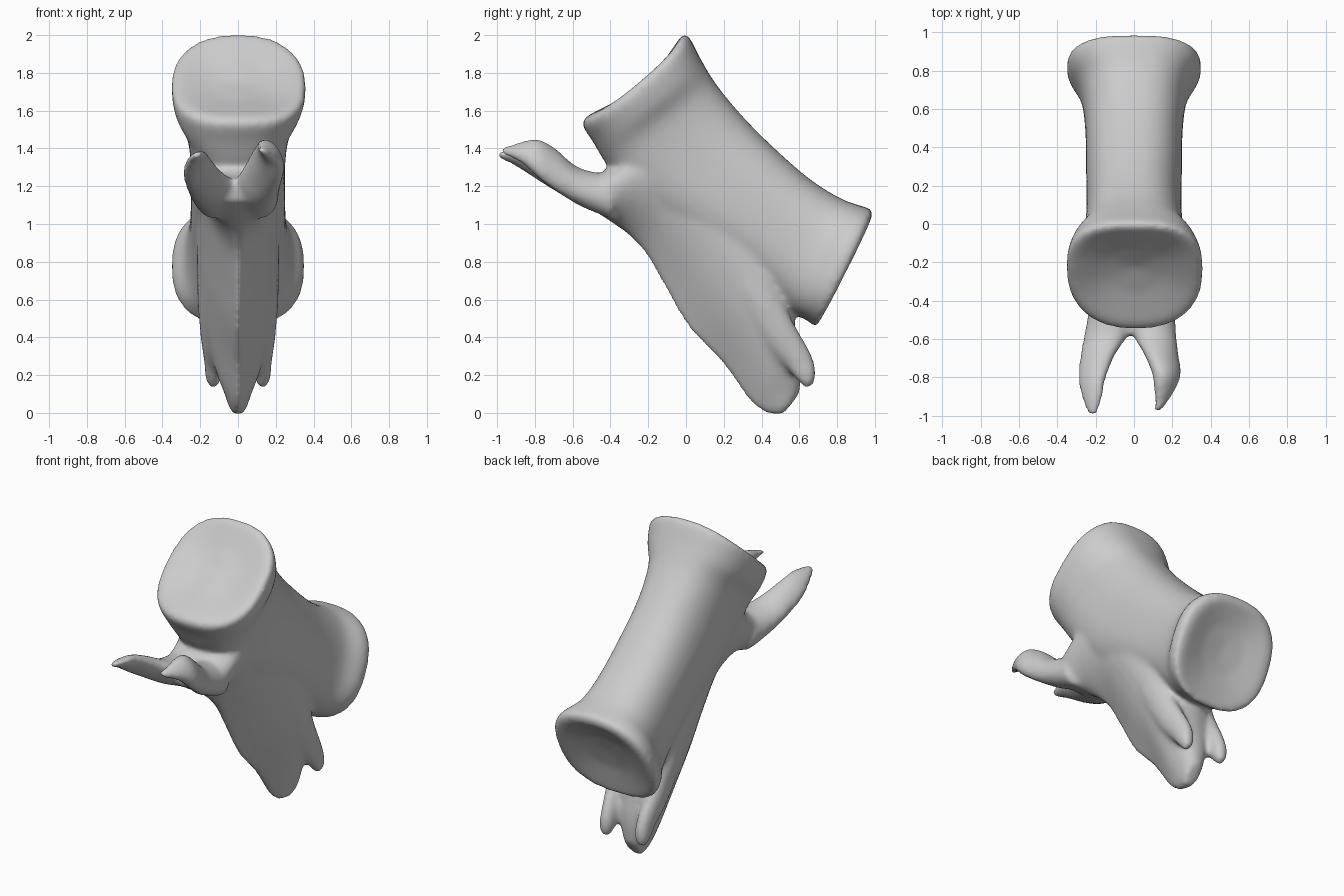
import bpy, bmesh, math
from mathutils import Vector

AXIS = Vector((0, 0.74, -0.67))   # long axis of the main body
SEG = 40


def spline(rows, steps=5):
    """Catmull-Rom interpolation of section rows."""
    out = []
    for i in range(len(rows) - 1):
        a, b, c, d = (rows[max(0, min(len(rows) - 1, k))] for k in range(i - 1, i + 3))
        for s in range(steps):
            t = s / steps
            out.append([0.5 * (2 * q + (r - p) * t + (2 * p - 5 * q + 4 * r - u) * t * t
                               + (3 * q - p - 3 * r + u) * t ** 3)
                        for p, q, r, u in zip(a, b, c, d)])
    return out + [list(rows[-1])]


def loft(bm, rows, power=2.0, dish=(0, 0)):
    """Rows: top x,y,z, bottom x,y,z, half width, keel pinch, lateral bow."""
    rings = []
    for tx, ty, tz, bx, by, bz, w, pinch, bow in spline(rows):
        top, bot = Vector((tx, ty, tz)), Vector((bx, by, bz))
        mid, up = (top + bot) / 2, (top - bot) / 2
        ring = []
        for k in range(SEG):
            a = math.tau * k / SEG
            c, s = math.cos(a), math.sin(a)
            u = math.copysign(abs(c) ** (2 / power), c)
            v = math.copysign(abs(s) ** (2 / power), s)
            x = u * w * (1 - pinch * max(0, (1 - v) / 2) ** 2)
            ring.append(bm.verts.new(mid + up * v + Vector((x, 0, 0)) + AXIS * bow * u * u))
        rings.append(ring)
    for r, q in zip(rings, rings[1:]):
        for k in range(SEG):
            n = (k + 1) % SEG
            bm.faces.new((r[k], r[n], q[n], q[k]))
    # dished end caps
    for ring, depth in ((rings[0], dish[0]), (rings[-1], dish[1])):
        mid = sum((v.co for v in ring), Vector()) / SEG
        inner = [bm.verts.new(mid + (v.co - mid) * 0.5 + AXIS * depth * 0.75) for v in ring]
        c = bm.verts.new(mid + AXIS * depth)
        for k in range(SEG):
            n = (k + 1) % SEG
            bm.faces.new((ring[k], ring[n], inner[n], inner[k]))
            bm.faces.new((inner[k], inner[n], c))


def row(ty, tz, by, bz, w, pinch=0, bow=0, tx=0, bx=0):
    return (tx, ty, tz, bx, by, bz, w, pinch, bow)


bm = bmesh.new()

# Spool-shaped main body with flared, dished ends
loft(bm, [
    row(-0.03, 1.99, -0.51, 1.58, 0.30, 0, 0.04, 0, 0.01),
    row(0.01, 2.00, -0.55, 1.53, 0.355, 0, 0.04, 0, 0.01),
    row(0.08, 1.87, -0.49, 1.43, 0.335, 0, 0.03),
    row(0.16, 1.74, -0.41, 1.30, 0.275),
    row(0.30, 1.57, -0.25, 1.10, 0.25),
    row(0.48, 1.39, 0.05, 0.90, 0.25),
    row(0.66, 1.235, 0.35, 0.70, 0.255),
    row(0.82, 1.135, 0.53, 0.55, 0.28),
    row(0.93, 1.095, 0.64, 0.49, 0.345),
    row(0.985, 1.075, 0.69, 0.455, 0.345, 0, 0.01),
    row(0.985, 1.03, 0.71, 0.50, 0.29, 0, 0.01)], 2.5, (0.04, -0.05))

# Arch: starts as the web between the prongs, narrows into the thin keel blade
loft(bm, [
    row(-0.58, 1.23, -0.57, 1.12, 0.16, 0.1, 0, -0.02, -0.02),
    row(-0.48, 1.255, -0.47, 1.06, 0.21, 0.2, 0, -0.01, -0.01),
    row(-0.38, 1.32, -0.38, 1.00, 0.235, 0.45),
    row(-0.20, 1.45, -0.29, 0.93, 0.25, 0.65),
    row(0.02, 1.45, -0.20, 0.82, 0.25, 0.8),
    row(0.22, 1.27, -0.09, 0.62, 0.25, 0.88),
    row(0.40, 1.02, 0.02, 0.44, 0.25, 0.9),
    row(0.53, 0.75, 0.20, 0.25, 0.235, 0.85),
    row(0.58, 0.44, 0.33, 0.07, 0.16, 0.8),
    row(0.61, 0.24, 0.42, 0.0, 0.09, 0.6),
    row(0.60, 0.10, 0.51, -0.012, 0.045)], 2.4)

# Forked front prongs, uneven as in the bone: left peak lower, right tip nearer the middle
loft(bm, [
    row(-0.40, 1.26, -0.38, 1.02, 0.11, tx=-0.11, bx=-0.12),
    row(-0.57, 1.27, -0.55, 1.09, 0.115, tx=-0.12, bx=-0.16),
    row(-0.70, 1.33, -0.67, 1.16, 0.085, tx=-0.16, bx=-0.22),
    row(-0.82, 1.38, -0.80, 1.24, 0.06, tx=-0.18, bx=-0.26),
    row(-0.92, 1.39, -0.91, 1.31, 0.045, tx=-0.19, bx=-0.25),
    row(-1.00, 1.385, -1.00, 1.35, 0.022, tx=-0.21, bx=-0.22)])
loft(bm, [
    row(-0.40, 1.26, -0.38, 1.02, 0.11, tx=0.09, bx=0.11),
    row(-0.57, 1.30, -0.55, 1.09, 0.115, tx=0.09, bx=0.12),
    row(-0.69, 1.40, -0.67, 1.16, 0.085, tx=0.115, bx=0.17),
    row(-0.78, 1.45, -0.78, 1.24, 0.07, tx=0.14, bx=0.20),
    row(-0.86, 1.44, -0.87, 1.32, 0.05, tx=0.135, bx=0.185),
    row(-0.98, 1.405, -0.98, 1.37, 0.02, tx=0.12, bx=0.13)])

# Paired rear lobes that grow out of the arch sides
for sx in (-1, 1):
    loft(bm, [
        row(0.25, 1.00, 0.08, 0.84, 0.06, tx=sx * 0.13, bx=sx * 0.12),
        row(0.43, 0.75, 0.26, 0.60, 0.065, tx=sx * 0.16, bx=sx * 0.14),
        row(0.57, 0.48, 0.42, 0.36, 0.06, tx=sx * 0.145, bx=sx * 0.135),
        row(0.665, 0.31, 0.53, 0.24, 0.05, tx=sx * 0.13, bx=sx * 0.13),
        row(0.69, 0.21, 0.59, 0.17, 0.045, tx=sx * 0.13, bx=sx * 0.13),
        row(0.675, 0.145, 0.63, 0.13, 0.025, tx=sx * 0.13, bx=sx * 0.13)])

bmesh.ops.recalc_face_normals(bm, faces=bm.faces)
me = bpy.data.meshes.new("vertebra")
bm.to_mesh(me)
bm.free()
bone = bpy.data.objects.new("vertebra", me)
bpy.context.collection.objects.link(bone)

# Fuse parts and soften the joins
fuse = bone.modifiers.new("fuse", 'REMESH')
fuse.mode, fuse.voxel_size, fuse.use_smooth_shade = 'VOXEL', 0.015, True
soft = bone.modifiers.new("soften", 'SMOOTH')
soft.factor, soft.iterations = 0.5, 18
